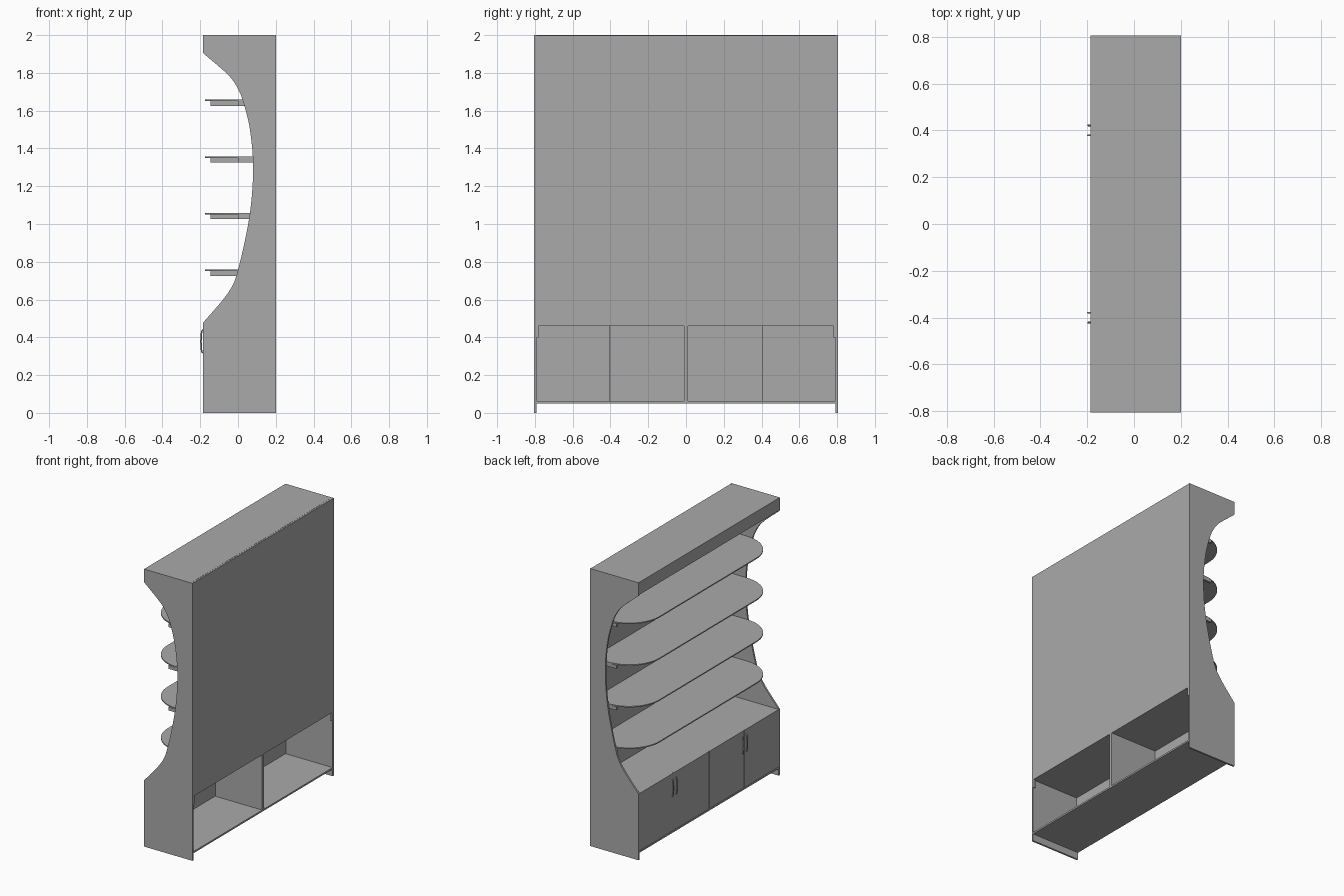
import bpy, bmesh
from math import sin, cos, pi
from mathutils import Vector

cube = bpy.data.objects.get("Cube")
if cube:
    bpy.data.objects.remove(cube, do_unlink=True)

grey = bpy.data.materials.new("plain grey")
grey.use_nodes = True
grey.diffuse_color = (0.4, 0.4, 0.4, 1)
grey.node_tree.nodes["Principled BSDF"].inputs["Base Color"].default_value = (0.4, 0.4, 0.4, 1)

FRONT, BACK = -0.185, 0.2      # depth limits along x
HALF, THICK = 0.805, 0.013     # half width along y, board thickness
INNER = HALF - THICK


def finish(bm, name):
    bmesh.ops.recalc_face_normals(bm, faces=bm.faces)
    mesh = bpy.data.meshes.new(name)
    bm.to_mesh(mesh)
    bm.free()
    mesh.materials.append(grey)
    obj = bpy.data.objects.new(name, mesh)
    bpy.context.collection.objects.link(obj)
    return obj


def box(name, x, y, z):
    bm = bmesh.new()
    bmesh.ops.create_cube(bm, size=1)
    for v in bm.verts:
        v.co = [lo + (c + 0.5) * (hi - lo) for c, (lo, hi) in zip(v.co, (x, y, z))]
    return finish(bm, name)


def prism(name, outline, offset):
    """Extrude a closed outline by an offset vector."""
    bm = bmesh.new()
    face = bm.faces.new([bm.verts.new(p) for p in outline])
    new = bmesh.ops.extrude_face_region(bm, geom=[face])["geom"]
    bmesh.ops.translate(bm, vec=offset, verts=[g for g in new if isinstance(g, bmesh.types.BMVert)])
    return finish(bm, name)


def smooth_path(points, steps=5):
    """Catmull-Rom curve through the points."""
    pts = [Vector(p) for p in points]
    pts = [2 * pts[0] - pts[1]] + pts + [2 * pts[-1] - pts[-2]]
    path = []
    for a, b, c, d in zip(pts, pts[1:], pts[2:], pts[3:]):
        for i in range(steps):
            t = i / steps
            path.append(0.5 * (2 * b + (c - a) * t + (2 * a - 5 * b + 4 * c - d) * t**2
                               + (3 * b - a - 3 * c + d) * t**3))
    return path + [pts[-2]]


# Side panels with the scooped front edge
scoop = smooth_path([(FRONT, 0.477), (-0.053, 0.635), (0, 0.757), (0.062, 1.05), (0.08, 1.3),
                     (0.063, 1.5), (0.031, 1.635), (0, 1.715), (-0.053, 1.79), (FRONT, 1.905)])
profile = [(FRONT, 0)] + [tuple(p) for p in scoop] + [(FRONT, 2), (BACK, 2), (BACK, 0)]
for side, y in (("right", -HALF), ("left", INNER)):
    prism(side + "_side_panel", [(x, y, z) for x, z in profile], (0, THICK, 0))

# Carcass boards
span = (-INNER, INNER)
box("back_panel", (BACK - 0.012, BACK), span, (0.46, 1.999))
box("top_board", (FRONT + 0.012, BACK - 0.012), span, (1.985, 2))
box("top_fascia", (FRONT, FRONT + 0.012), span, (1.91, 2))
box("worktop", (FRONT + 0.012, BACK - 0.012), span, (0.46, 0.477))
box("base_board", (FRONT, BACK), span, (0.05, 0.062))
box("divider", (FRONT + 0.012, BACK), (-0.01, 0.01), (0.062, 0.46))
for s in (-1, 1):
    box("back_corner_strip", (BACK - 0.012, BACK), sorted((s * INNER, s * 0.782)), (0.4, 0.46))

# Shelves with rounded front corners, on end cleats and a middle bracket
RADIUS, LIP = 0.24, -0.175
arc = [(LIP + RADIUS - RADIUS * cos(i * pi / 32), INNER - RADIUS + RADIUS * sin(i * pi / 32))
       for i in range(17)]
plan = arc + [(BACK - 0.012, INNER), (BACK - 0.012, -INNER)] + [(x, -y) for x, y in reversed(arc)]
for level in range(4):
    z = 0.75 + 0.3 * level
    prism("shelf", [(x, y, z) for x, y in plan], (0, 0, 0.008))
    box("shelf_bracket", (-0.145, BACK - 0.012), (-0.01, 0.01), (z - 0.024, z))
    for s in (-1, 1):
        box("shelf_cleat", (0, BACK - 0.012), sorted((s * INNER, s * (INNER - 0.015))), (z - 0.024, z))

# Two pairs of doors with bowed handles
for s in (-1, 1):
    for near, far in ((0.001, 0.3985), (0.4015, INNER - 0.001)):
        box("door", (FRONT, FRONT + 0.012), sorted((s * near, s * far)), (0.064, 0.477))
    for y in (s * 0.4 - 0.021, s * 0.4 + 0.021):
        curve = bpy.data.curves.new("door_handle", "CURVE")
        curve.dimensions = "3D"
        curve.bevel_depth = 0.004
        curve.bevel_resolution = 2
        curve.use_fill_caps = True
        line = curve.splines.new("POLY")
        line.points.add(12)
        for i, p in enumerate(line.points):
            a = pi * i / 12
            p.co = (FRONT - 0.011 * sin(a) ** 0.7 if 0 < i < 12 else FRONT, y, 0.378 - 0.06 * cos(a), 1)
        curve.materials.append(grey)
        bpy.context.collection.objects.link(bpy.data.objects.new("door_handle", curve))
